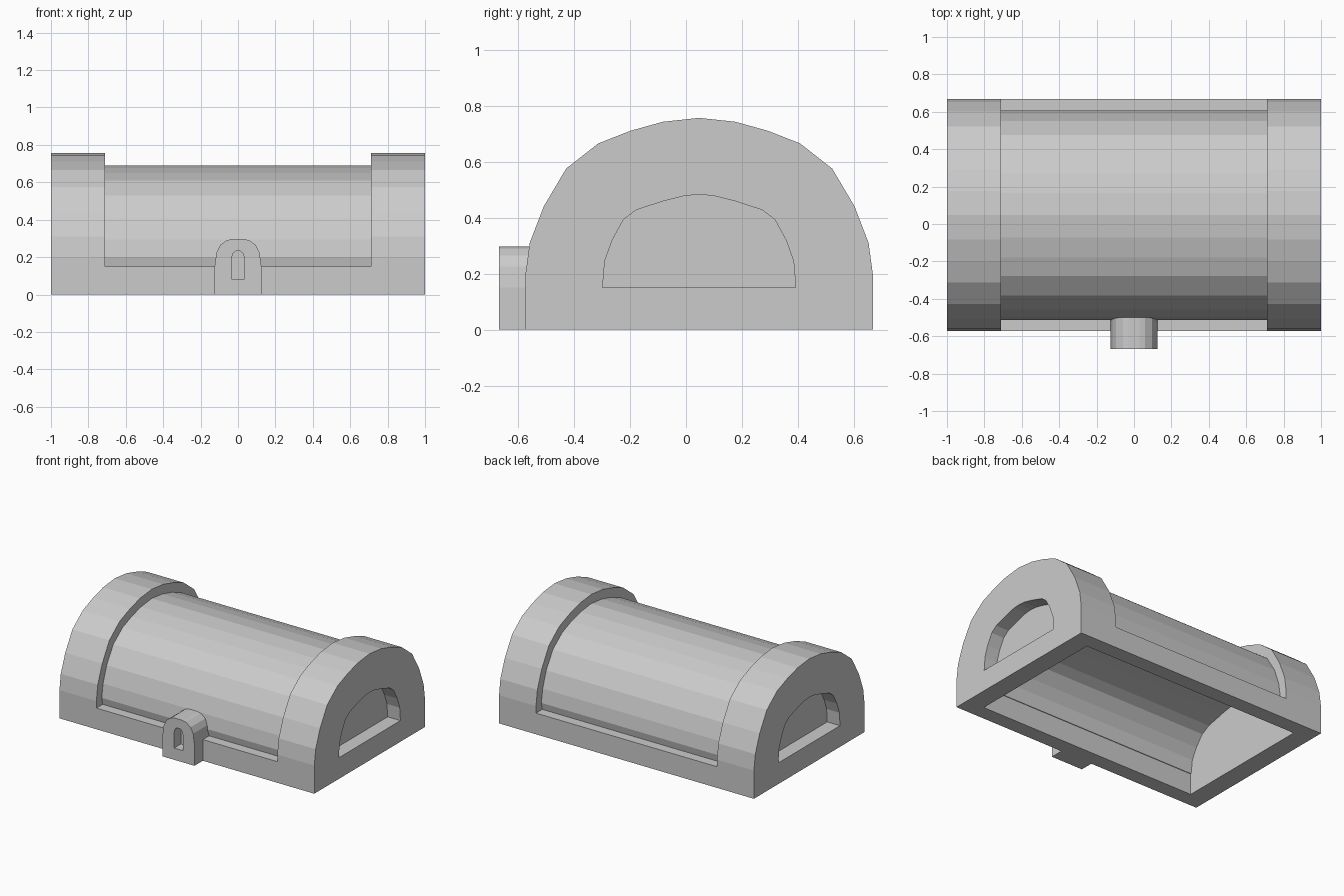
import bpy
import bmesh

if "Cube" in bpy.data.objects:
    bpy.data.objects.remove(bpy.data.objects["Cube"], do_unlink=True)

CY = 0.047      # the lid sits slightly behind the origin, the latch in front
HALF_W = 0.62
STEP = 0.71     # where the end bands start
LEDGE = 0.15    # top of the base rim
GREY = (0.6, 0.6, 0.6, 1)

grey = bpy.data.materials.new("Plain Grey")
grey.use_nodes = True
grey.diffuse_color = GREY
grey.node_tree.nodes["Principled BSDF"].inputs["Base Color"].default_value = GREY

# Half profiles as (half width, height), from the bottom edge to the crown
BAND = [(0.62, 0), (0.62, 0.2), (0.605, 0.31), (0.555, 0.44), (0.475, 0.575),
        (0.36, 0.665), (0.245, 0.71), (0.13, 0.742), (0, 0.756)]
BARREL = [(0.55, LEDGE), (0.56, 0.2), (0.545, 0.295), (0.505, 0.41), (0.43, 0.53),
          (0.325, 0.61), (0.225, 0.649), (0.12, 0.677), (0, 0.691)]
RECESS = [(0.345, LEDGE), (0.337, 0.245), (0.31, 0.32), (0.27, 0.393),
          (0.225, 0.427), (0.13, 0.458), (0.05, 0.478), (0, 0.482)]
LATCH = [(0.125, 0), (0.125, 0.15), (0.115, 0.225), (0.095, 0.265),
         (0.06, 0.29), (0.03, 0.297)]
KEYHOLE = [(0.035, 0.083), (0.035, 0.19), (0.027, 0.22), (0.012, 0.232)]
# The inner vault repeats the recess arch, widened, above straight rim walls
HOLLOW = [(0.512, -0.1), (0.512, LEDGE)] + [(w * 1.47, z) for w, z in RECESS]


def prism(name, half, start, end, axis="x"):
    """Mirror a half profile and extrude it along x or y."""
    outline = half + [(-w, z) for w, z in reversed(half) if w > 0]

    def place(w, z, t):
        return (t, CY + w, z) if axis == "x" else (w, t, z)

    bm = bmesh.new()
    face = bm.faces.new([bm.verts.new(place(w, z, start)) for w, z in outline])
    new = bmesh.ops.extrude_face_region(bm, geom=[face])["geom"]
    shift = (end - start, 0, 0) if axis == "x" else (0, end - start, 0)
    bmesh.ops.translate(bm, vec=shift, verts=[g for g in new if isinstance(g, bmesh.types.BMVert)])
    bmesh.ops.recalc_face_normals(bm, faces=bm.faces)
    mesh = bpy.data.meshes.new(name)
    bm.to_mesh(mesh)
    bm.free()
    mesh.materials.append(grey)
    obj = bpy.data.objects.new(name, mesh)
    bpy.context.collection.objects.link(obj)
    return obj


def cut(obj, cutter):
    mod = obj.modifiers.new("cut", "BOOLEAN")
    mod.operation = "DIFFERENCE"
    mod.solver = "EXACT"
    mod.object = cutter
    cutter.hide_render = True
    cutter.hide_viewport = True
    cutter.display_type = "WIRE"


# Inner space shared by every shell part
hollow = prism("hollow_cutter", HOLLOW, -0.863, 0.863)

# End bands with a recessed arch on the outer face
for side, name in ((1, "left"), (-1, "right")):
    band = prism(name + "_end_band", BAND, side * STEP, side)
    cut(band, hollow)
    cut(band, prism(name + "_recess_cutter", RECESS, side * 0.9, side * 1.1))

# Curved top between the bands
cut(prism("barrel_top", BARREL, -STEP, STEP), hollow)

# Straight rim below the curved top
cut(prism("base_rim", [(HALF_W, 0), (HALF_W, LEDGE)], -STEP, STEP), hollow)

# Latch plate with a sunken keyhole
latch = prism("latch", LATCH, -0.667, -0.5, "y")
cut(latch, prism("keyhole_cutter", KEYHOLE, -0.72, -0.59, "y"))
